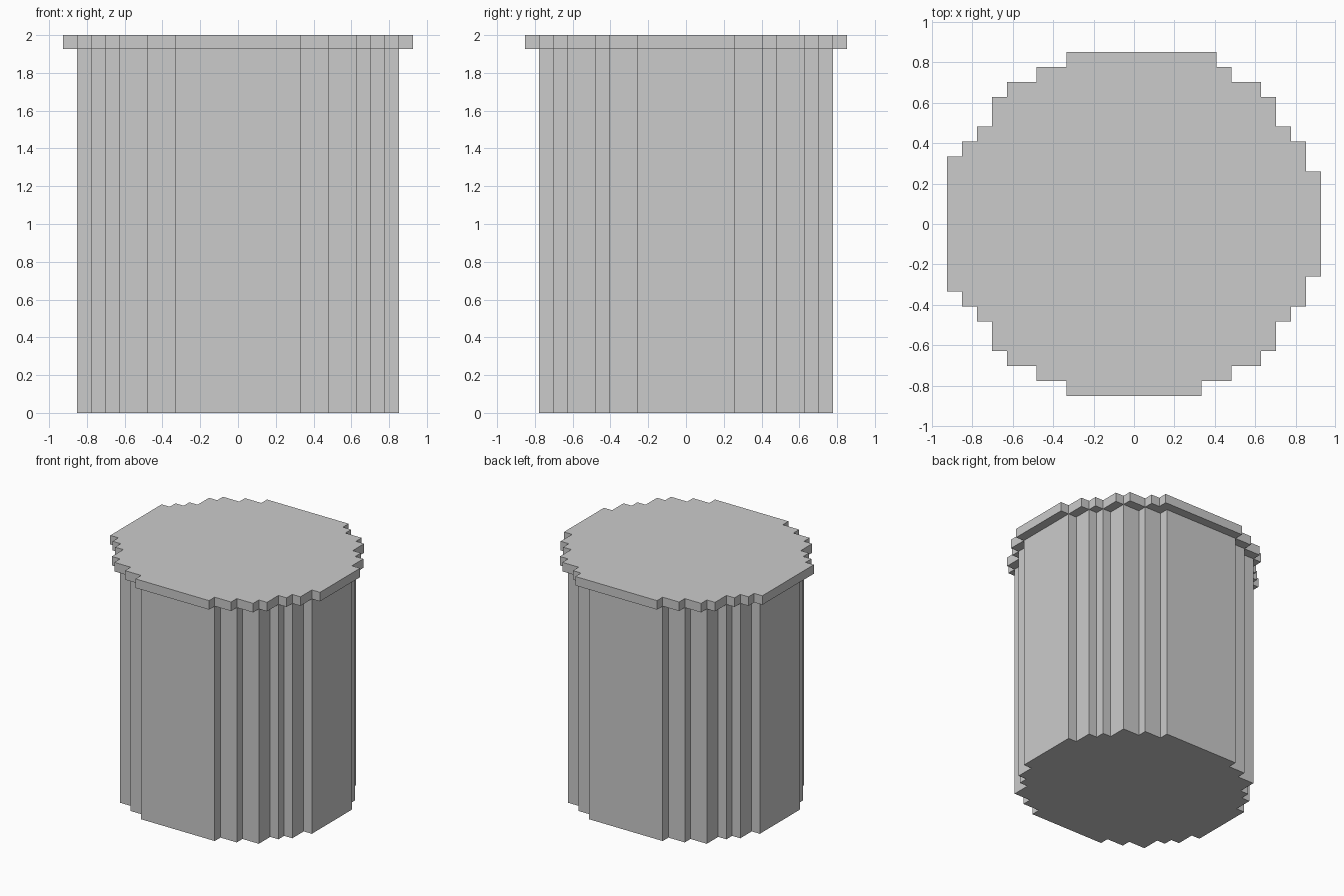
import bpy, bmesh, math

if "Cube" in bpy.data.objects:
    bpy.data.objects.remove(bpy.data.objects["Cube"])

U = 1 / 27            # half a block; blocks are 2/27 wide
SPLIT = 2 - 2 * U     # underside of the lid


def stepped_disc(steps, extra=()):
    """Set of block centres (in half blocks) inside a stepped round outline."""
    span = range(-26, 27, 2)
    cells = {(x, y) for x in span for y in span
             if any(abs(x) < a and abs(y) < b for a, b in steps)}
    return cells | set(extra)


def build(name, cells, z0, z1, cap_z, cap_up, ring=()):
    """Walls around the cells, one closed flat end, optional ring of blocks at z0."""
    bm = bmesh.new()

    def quad(points):
        bm.faces.new([bm.verts.new((x * U, y * U, z)) for x, y, z in points])

    def tile(x, y, z, up):
        pts = [(x - 1, y - 1, z), (x + 1, y - 1, z), (x + 1, y + 1, z), (x - 1, y + 1, z)]
        quad(pts if up else pts[::-1])

    for x, y in sorted(cells):
        tile(x, y, cap_z, cap_up)
        for dx, dy in ((1, 0), (0, 1), (-1, 0), (0, -1)):
            if (x + 2 * dx, y + 2 * dy) not in cells:
                ax, ay = x + dx + dy, y + dy - dx
                bx, by = x + dx - dy, y + dy + dx
                quad([(ax, ay, z0), (bx, by, z0), (bx, by, z1), (ax, ay, z1)])
    bmesh.ops.remove_doubles(bm, verts=bm.verts[:], dist=1e-4)
    bmesh.ops.dissolve_limit(bm, angle_limit=math.radians(1),
                             verts=bm.verts[:], edges=bm.edges[:])
    for x, y in sorted(ring):
        tile(x, y, z0, False)
    bmesh.ops.remove_doubles(bm, verts=bm.verts[:], dist=1e-4)
    mesh = bpy.data.meshes.new(name)
    bm.to_mesh(mesh)
    bm.free()
    obj = bpy.data.objects.new(name, mesh)
    bpy.context.collection.objects.link(obj)
    return obj


# Body: symmetric stepped column
body = stepped_disc([(9, 21), (13, 19), (17, 17), (19, 13), (21, 11), (23, 7)])
build("body", body, 0, SPLIT, 0, False)

# Lid: one block wider, with a few odd blocks on the left and back edges
lid = stepped_disc([(9, 23), (13, 21), (17, 19), (19, 17), (21, 13), (23, 11), (25, 7)],
                   extra=[(-24, 8), (-24, -8), (10, 22)])
build("lid", lid, SPLIT, 2, 2, True, ring=lid - body)
